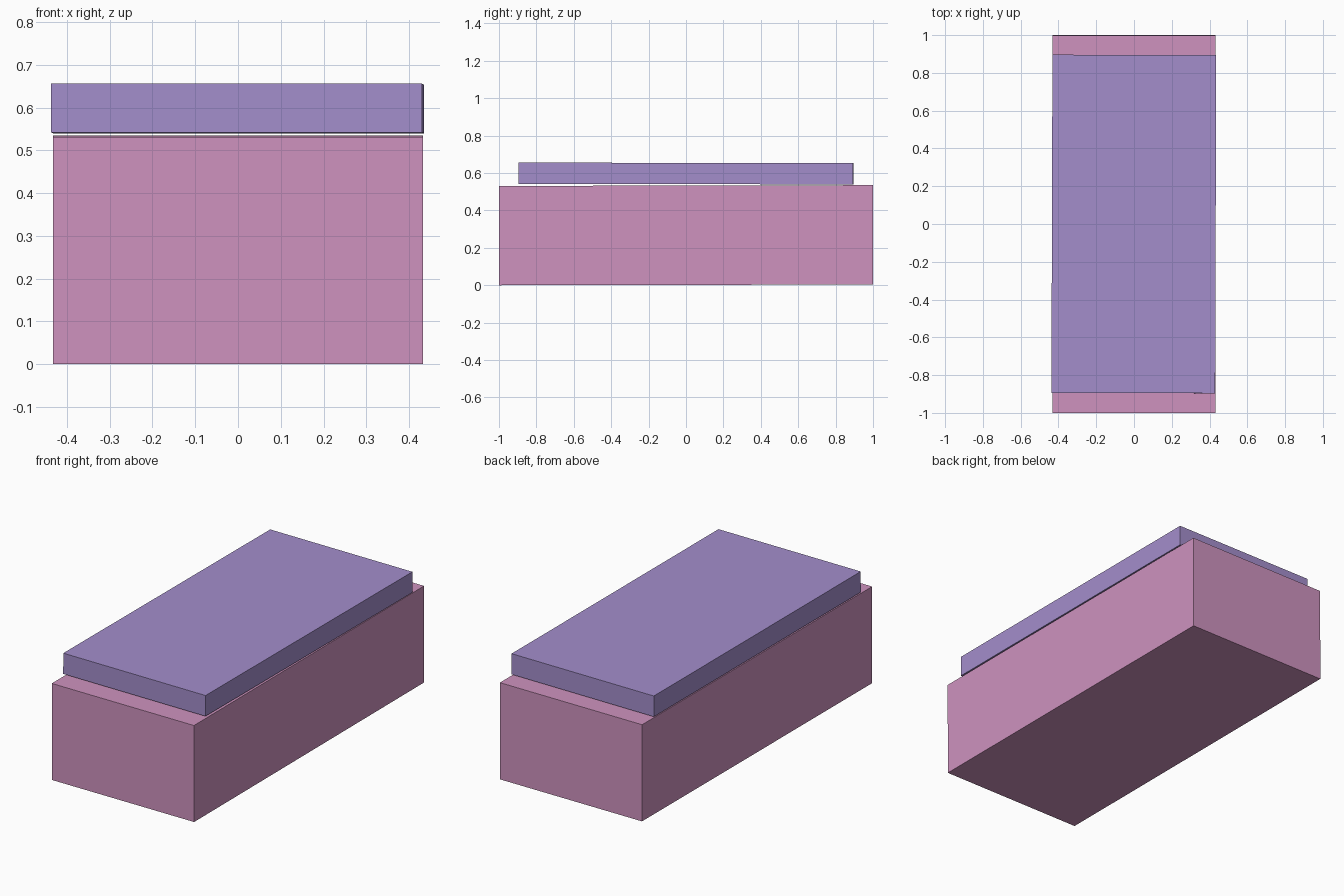
import bpy
import bmesh
from mathutils import Matrix, Euler

if "Cube" in bpy.data.objects:
    bpy.data.objects.remove(bpy.data.objects["Cube"])


def box(name, size, centre, tilt, colour):
    bm = bmesh.new()
    bmesh.ops.create_cube(bm, size=1.0)
    bmesh.ops.transform(bm, matrix=Matrix.Diagonal((*size, 1.0)), verts=bm.verts)
    mesh = bpy.data.meshes.new(name)
    bm.to_mesh(mesh)
    bm.free()
    obj = bpy.data.objects.new(name, mesh)
    obj.location = centre
    obj.rotation_euler = Euler(tilt)
    bpy.context.collection.objects.link(obj)
    mat = bpy.data.materials.new(name + "_colour")
    mat.diffuse_color = (*colour, 1.0)
    mat.use_nodes = True
    mat.node_tree.nodes["Principled BSDF"].inputs["Base Color"].default_value = mat.diffuse_color
    mesh.materials.append(mat)
    return obj


# Solid base block, rising very slightly towards the back
box("base_block", (0.865, 1.999, 0.531), (0, 0, 0.2675), (0.002, 0, 0),
    (0.62, 0.29, 0.52))

# Thinner slab laid just above it, turned a hair out of square
box("top_slab", (0.867, 1.79, 0.114), (-0.001, 0, 0.5975), (-0.0012, 0, -0.003),
    (0.37, 0.27, 0.60))
